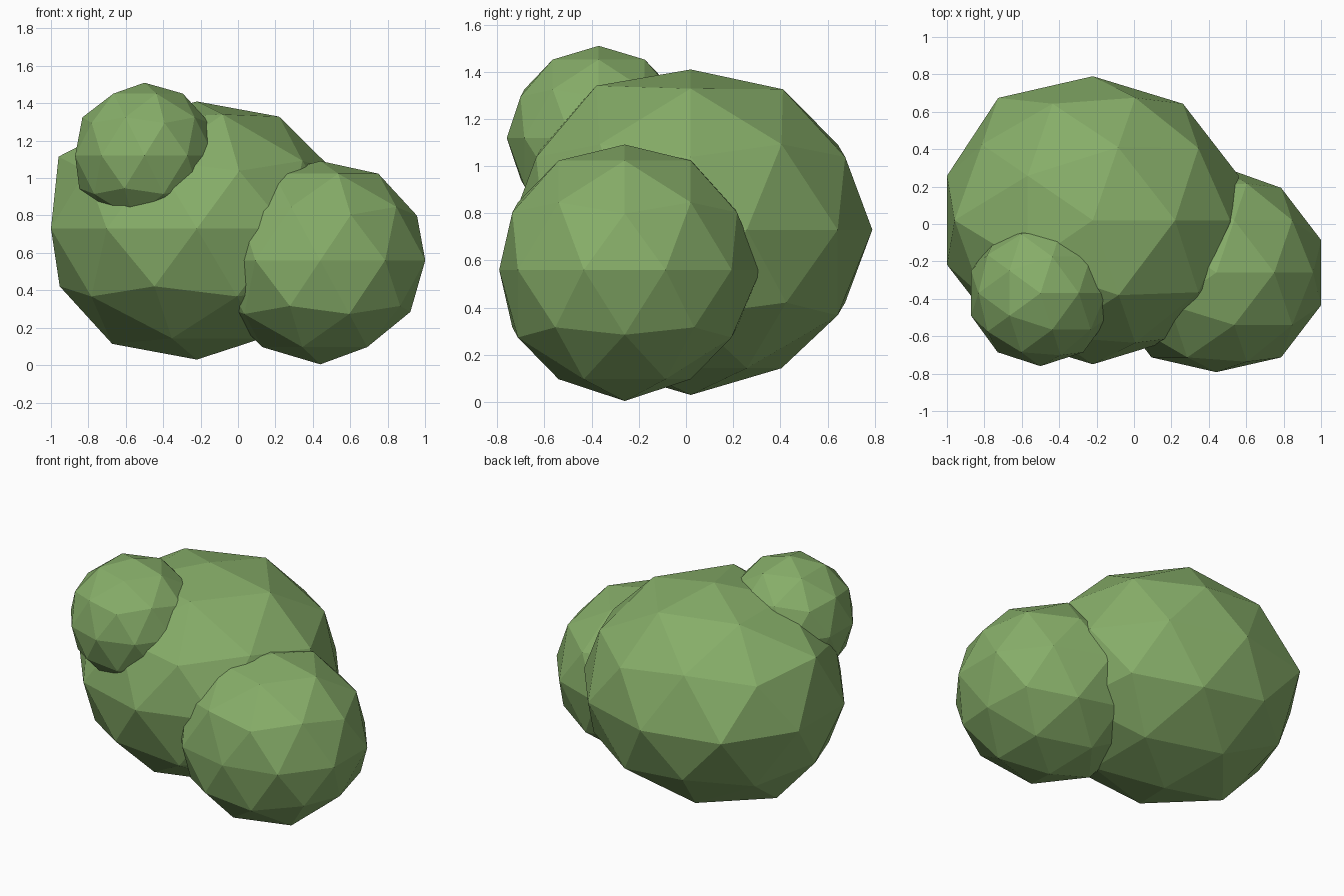
import bpy
from mathutils import Vector

if "Cube" in bpy.data.objects:
    bpy.data.objects.remove(bpy.data.objects["Cube"])

# Leaf material
green = bpy.data.materials.new("leaf_green")
green.diffuse_color = (0.24, 0.42, 0.14, 1)
green.use_nodes = True
green.node_tree.nodes["Principled BSDF"].inputs["Base Color"].default_value = green.diffuse_color


def clump(name, center, radii, nudges=()):
    """Faceted leaf ball; each nudge is (direction, radial factor) for one vertex."""
    bpy.ops.mesh.primitive_ico_sphere_add(subdivisions=2, radius=1, location=center)
    ob = bpy.context.object
    ob.name = name
    verts = ob.data.vertices
    for direction, factor in nudges:
        d = Vector(direction).normalized()
        v = max(verts, key=lambda q: q.co.normalized().dot(d))
        v.co *= factor
    for v in verts:
        v.co = [c * r for c, r in zip(v.co, radii)]
    ob.data.materials.append(green)
    return ob


# Main bush body, slightly uneven
clump("main_foliage", (-0.22, 0.02, 0.73), (0.82, 0.77, 0.69), [
    ((0, 0, 1), 0.985), ((0, 0, -1), 1.015),
    ((-0.85, 0, 0.53), 1.06), ((-0.59, 0.81, 0), 1.05),
    ((0.53, 0, 0.85), 1.02), ((-0.53, 0, -0.85), 1.05),
    ((0.16, -0.5, 0.85), 1.04), ((0.16, 0.5, 0.85), 1.015),
    ((-0.95, -0.31, 0), 1.0),
])

# Lower right bush
clump("side_foliage", (0.44, -0.26, 0.56), (0.59, 0.56, 0.545), [
    ((0, 0, 1), 0.975), ((0, 0, -1), 1.02),
    ((0, -1, 0), 0.95), ((0, 1, 0), 1.03),
    ((0.85, 0, -0.53), 0.96), ((0.89, 0, 0.45), 0.98),
])

# Small upper left bush
clump("top_foliage", (-0.5, -0.37, 1.12), (0.39, 0.39, 0.39))
